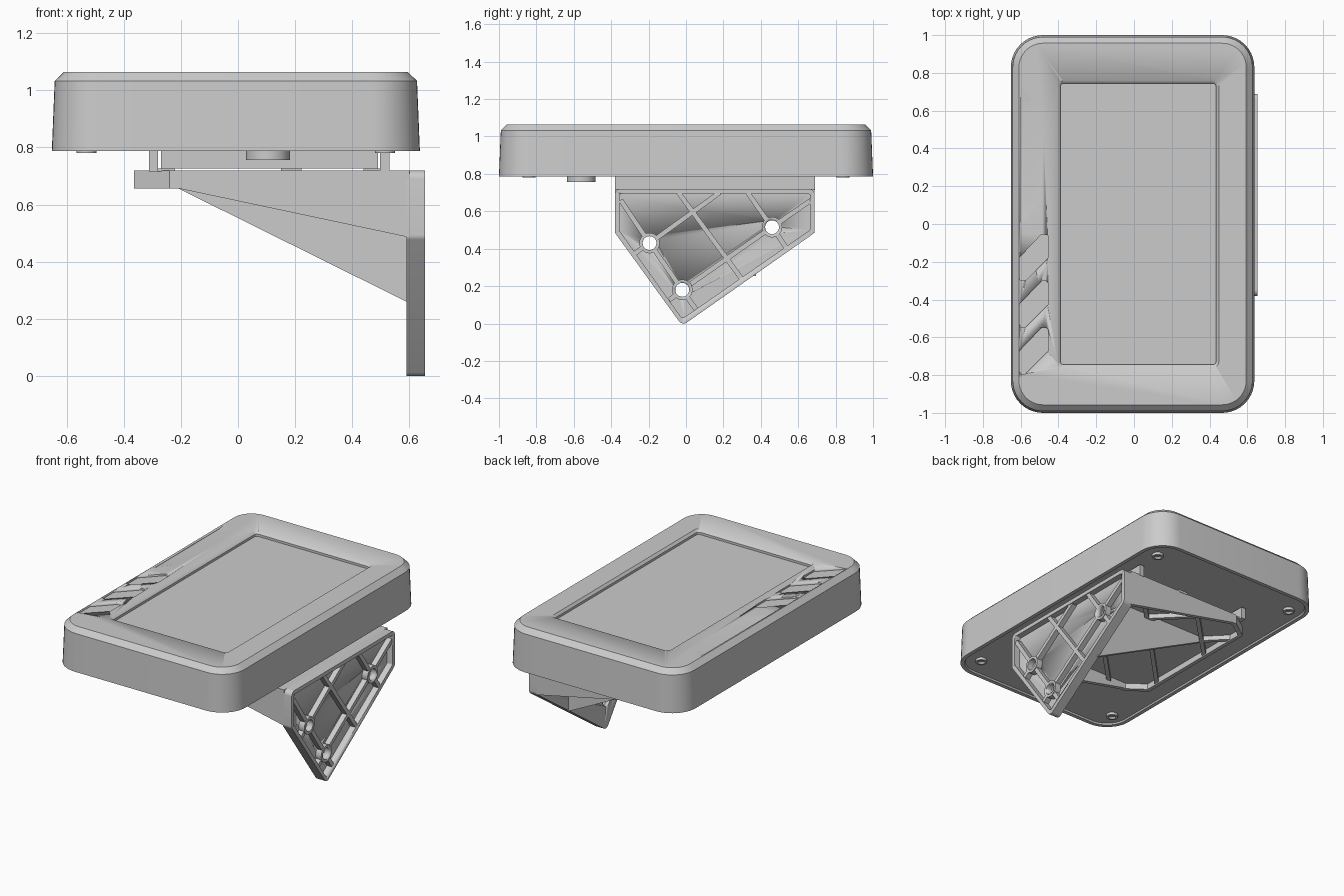
import bpy, bmesh, math
from mathutils import Vector

cube = bpy.data.objects.get("Cube")
if cube:
    bpy.data.objects.remove(cube, do_unlink=True)

grey = bpy.data.materials.new("plain_grey")
grey.use_nodes = True
grey.diffuse_color = (0.6, 0.6, 0.6, 1)
grey.node_tree.nodes["Principled BSDF"].inputs["Base Color"].default_value = (0.6, 0.6, 0.6, 1)


def loft(name, rings, smooth=True):
    """Closed solid skinned through rings of equal point count."""
    bm = bmesh.new()
    rows = [[bm.verts.new(p) for p in ring] for ring in rings]
    n = len(rows[0])
    for a, b in zip(rows, rows[1:]):
        for i in range(n):
            bm.faces.new((a[i], a[(i + 1) % n], b[(i + 1) % n], b[i]))
    bm.faces.new(rows[0])
    bm.faces.new(rows[-1])
    bmesh.ops.recalc_face_normals(bm, faces=bm.faces)
    mesh = bpy.data.meshes.new(name)
    bm.to_mesh(mesh)
    bm.free()
    obj = bpy.data.objects.new(name, mesh)
    bpy.context.collection.objects.link(obj)
    mesh.materials.append(grey)
    if smooth:
        bpy.ops.object.select_all(action='DESELECT')
        obj.select_set(True)
        bpy.context.view_layer.objects.active = obj
        bpy.ops.object.shade_smooth_by_angle(angle=math.radians(25))
    return obj


def rounded(pts, r, seg=6):
    """Round the corners of a 2D polygon."""
    out = []
    pts = [Vector(p) for p in pts]
    for i, p in enumerate(pts):
        a, b = (pts[i - 1] - p).normalized(), (pts[(i + 1) % len(pts)] - p).normalized()
        cut = r / math.tan(a.angle(b) / 2)
        s, e = p + a * cut, p + b * cut
        for k in range(seg + 1):
            t = k / seg
            w = 1 / math.sin(a.angle(b) / 2) ** -1
            u, v, m = (1 - t) ** 2, t * t, 2 * t * (1 - t) * w
            out.append((s * u + p * m + e * v) / (u + v + m))
    return out


def rect(x0, x1, y0, y1):
    return [(x0, y0), (x1, y0), (x1, y1), (x0, y1)]


def flat(pts, z):
    return [(p[0], p[1], z) for p in pts]


def wall(pts, x):
    return [(x, p[0], p[1]) for p in pts]


def slab(name, pts, lo, hi, plane=flat):
    return loft(name, [plane(pts, lo), plane(pts, hi)])


def box(name, x0, x1, y0, y1, z0, z1):
    return slab(name, rect(x0, x1, y0, y1), z0, z1)


def circle(c, r, n=24):
    return [(c[0] + r * math.cos(math.tau * i / n), c[1] + r * math.sin(math.tau * i / n)) for i in range(n)]


def bar(a, b, w):
    """Outline of a straight strip from a to b."""
    a, b = Vector(a), Vector(b)
    d = (b - a).normalized() * w / 2
    s = Vector((-d.y, d.x))
    return [a + s, a - s, b - s, b + s]


def carve(obj, cutter):
    mod = obj.modifiers.new("cut", 'BOOLEAN')
    mod.operation, mod.solver, mod.object = 'DIFFERENCE', 'EXACT', cutter
    cutter.hide_render = True
    cutter.hide_set(True)
    bpy.context.view_layer.objects.active = obj
    bpy.ops.object.modifier_apply(modifier=mod.name)
    bpy.data.objects.remove(cutter, do_unlink=True)


def body_ring(inset, z):
    pts = rect(-0.652 + inset, 0.637 - inset, -1 + inset, 1 - inset)
    return flat(rounded(pts, 0.17 - inset, 10), z)


# Housing with a chamfered top edge and a shallow recessed underside
body = loft("housing", [body_ring(0.03, 0.797), body_ring(0.025, 0.787), body_ring(0, 0.787),
                        body_ring(0.01, 1.033), body_ring(0.043, 1.065)])

# Screen recess with sloped rim and an inner groove
screen = rect(-0.405, 0.45, -0.76, 0.76)
inner = rect(-0.39, 0.435, -0.745, 0.745)
carve(body, loft("screen_cutter", [flat(rounded(inner, 0.02), 1.035), flat(rounded(inner, 0.02), 1.05),
                                   flat(rounded(screen, 0.03), 1.066), flat(rounded(screen, 0.03), 1.1)]))

# Three slanted key recesses
key = [(-0.605, -0.3), (-0.575, -0.3), (-0.455, -0.18), (-0.455, -0.055), (-0.49, -0.055), (-0.605, -0.175)]
for i in range(3):
    pts = rounded([(x, y - 0.247 * i) for x, y in key], 0.012, 4)
    carve(body, slab("key_cutter", pts, 1.053, 1.1))

# Shallow finger scoop beside the screen
scoop = [(-0.6, -0.05), (-0.485, 0.13), (-0.475, 0.5), (-0.53, 0.66), (-0.6, 0.73)]
low = [(-0.6, 0.02), (-0.58, 0.15), (-0.58, 0.5), (-0.59, 0.6), (-0.6, 0.66)]
carve(body, loft("scoop_cutter", [flat(low, 1.055), flat(scoop, 1.0655), flat(scoop, 1.1)]))

# Corner screws and round boss under the housing
for sx in (-0.53, 0.515):
    for sy in (-0.84, 0.84):
        loft("corner_screw", [flat(circle((sx, sy), r), z) for r, z in
                              ((0.035, 0.8), (0.035, 0.78), (0.022, 0.78), (0.018, 0.792))])
slab("underside_boss", circle((0.105, -0.56), 0.077, 32), 0.757, 0.8)

# Docking block and side rails between housing and bracket
box("dock_block", -0.27, 0.49, -0.34, 0.5, 0.727, 0.8)
for x0, x1, f0, f1 in ((-0.312, -0.28, -0.28, -0.22), (0.498, 0.53, 0.44, 0.498)):
    box("side_rail", x0, x1, -0.38, 0.69, 0.715, 0.79)
    box("rail_foot", f0, f1, -0.36, 0.67, 0.715, 0.727)
box("centre_tab", 0.15, 0.222, -0.3, 0.69, 0.715, 0.73)

# Bracket: upright plate, ribbed and drilled
HOLES = [(-0.195, 0.43), (0.46, 0.515), (-0.02, 0.18)]
outline = [(-0.38, 0.72), (-0.38, 0.485), (-0.02, -0.012), (0.688, 0.485), (0.688, 0.72)]
opening = [(-0.355, 0.695), (-0.355, 0.495), (-0.02, 0.025), (0.663, 0.5), (0.663, 0.695)]
plate = slab("upright_plate", rounded(outline, 0.03), 0.59, 0.655, wall)
carve(plate, slab("panel_cutter", rounded(opening, 0.015), 0.615, 0.7, wall))
for c in HOLES:
    carve(plate, slab("hole_cutter", circle(c, 0.037), 0.5, 0.7, wall))
RIBS = [((0.025, 0.212), (0.42, 0.488)), ((0.5, 0.543), (0.67, 0.66)), ((-0.35, 0.66), (-0.22, 0.467)),
        ((-0.17, 0.395), (-0.05, 0.223)), ((0.008, 0.14), (0.06, 0.065)), ((-0.06, 0.148), (-0.09, 0.125)),
        ((-0.155, 0.458), (0.18, 0.7)), ((-0.235, 0.402), (-0.28, 0.37)), ((-0.04, 0.7), (0.3, 0.235)),
        ((0.33, 0.7), (0.433, 0.552)), ((0.487, 0.477), (0.54, 0.4))]
for a, b in RIBS:
    slab("upright_rib", bar(a, b, 0.026), 0.612, 0.65, wall)


def ring(name, c, r0, r1, lo, hi, plane):
    tube = slab(name, circle(c, r1), lo, hi, plane)
    carve(tube, slab("bore_cutter", circle(c, r0), lo - 0.1, hi + 0.1, plane))


for c in HOLES:
    ring("hole_collar", c, 0.037, 0.055, 0.61, 0.655, wall)

# Bracket: shelf with rim, ribs and hub on its underside
shelf_pts = [(0.6, -0.38), (0.6, 0.688), (-0.24, 0.688), (-0.365, 0.6), (-0.365, -0.29), (-0.24, -0.38)]
shelf_in = [(0.58, -0.355), (0.58, 0.663), (-0.23, 0.663), (-0.34, 0.585), (-0.34, -0.275), (-0.23, -0.355)]
shelf = slab("shelf_plate", shelf_pts, 0.657, 0.72)
carve(shelf, slab("shelf_cutter", shelf_in, 0.6, 0.695))
for a, b in (((-0.35, -0.2), (0.5, 0.67)), ((-0.1, -0.36), (0.59, 0.34)), ((-0.35, 0.25), (0.07, 0.67)),
             ((-0.35, 0.5), (0.5, -0.36)), ((-0.1, 0.67), (0.59, -0.02))):
    slab("shelf_rib", bar(a, b, 0.026), 0.665, 0.7)
ring("shelf_hub", (0.185, 0.2), 0.055, 0.085, 0.65, 0.71, flat)

# Bracket: triangular gussets joining shelf and upright
for y0, y1, drop in ((-0.38, -0.355, 0.485), (0.663, 0.688, 0.485), (0.35, 0.375, 0.255)):
    tri = [(-0.21, 0.657), (0.6, drop), (0.6, 0.7), (-0.21, 0.7)]
    loft("gusset", [[(x, y, z) for x, z in tri] for y in (y0, y1)], False)
